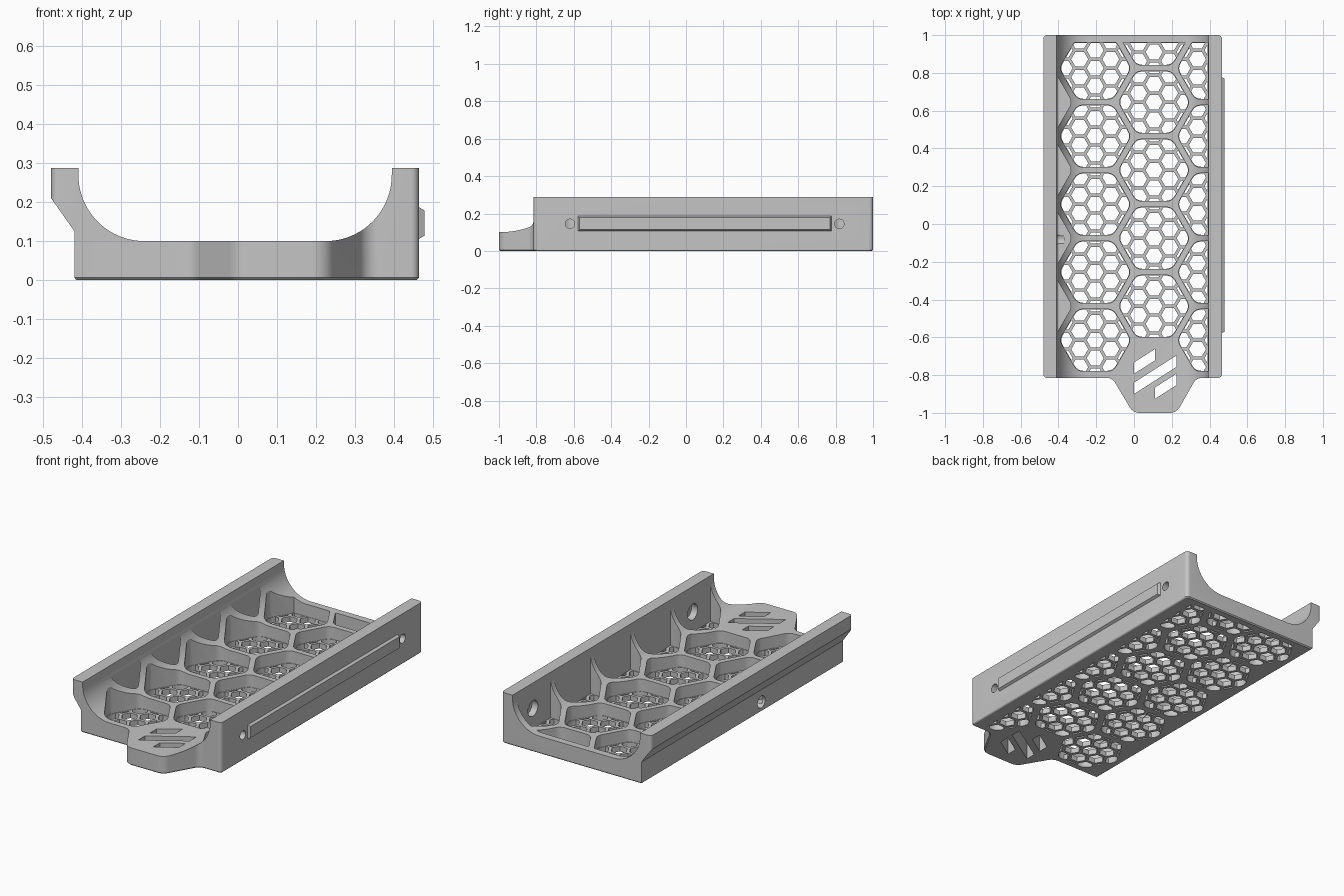
import bpy, bmesh
from math import cos, sin, pi, tan
from mathutils import Vector

cube = bpy.data.objects.get("Cube")
if cube:
    bpy.data.objects.remove(cube, do_unlink=True)

grey = bpy.data.materials.new("matte grey")
grey.use_nodes = True
grey.diffuse_color = (0.56, 0.56, 0.56, 1)
grey.node_tree.nodes["Principled BSDF"].inputs["Base Color"].default_value = grey.diffuse_color

FLOOR = 0.03      # thickness of the perforated floor
PITCH = 0.36      # spacing of the large cells
MESH = 0.095      # spacing of the small holes


def fillet(corners, steps=6):
    """Round every (x, y, radius) corner of an outline."""
    pts = [Vector(c[:2]) for c in corners]
    out = []
    for i, p in enumerate(pts):
        r = corners[i][2]
        if r == 0:
            out.append(p)
            continue
        a = (pts[i - 1] - p).normalized()
        b = (pts[(i + 1) % len(pts)] - p).normalized()
        half = a.angle(b) / 2
        centre = p + (a + b).normalized() * r / sin(half)
        start = (p + a * r / tan(half) - centre).normalized()
        end = (p + b * r / tan(half) - centre).normalized()
        out += [centre + start.slerp(end, k / steps).normalized() * r for k in range(steps + 1)]
    return out


def hexagon(x, y, radius, corner=0):
    return fillet([(x + radius * cos(k * pi / 3), y + radius * sin(k * pi / 3), corner)
                   for k in range(6)], 4)


def circle(x, y, r, n=24):
    return [Vector((x + r * cos(2 * pi * k / n), y + r * sin(2 * pi * k / n))) for k in range(n)]


def rect(x0, y0, x1, y1):
    return [Vector(p) for p in ((x0, y0), (x1, y0), (x1, y1), (x0, y1))]


def area(poly):
    return sum(poly[i - 1].cross(p) for i, p in enumerate(poly)) / 2


def clip(poly, window):
    """Clip an outline to a convex counter-clockwise window."""
    for i, b in enumerate(window):
        a = window[i - 1]
        result = []
        for j, q in enumerate(poly):
            p = poly[j - 1]
            dp, dq = (b - a).cross(p - a), (b - a).cross(q - a)
            if dp * dq < 0:
                result.append(p.lerp(q, dp / (dp - dq)))
            if dq >= 0:
                result.append(q)
        poly = result
    clean = [p for i, p in enumerate(poly) if (p - poly[i - 1]).length > 0.0005]
    return clean if len(clean) > 2 and area(clean) > 0.0002 else None


def solid(name, outlines, lo, hi, axis="z"):
    """Extrude flat outlines between lo and hi along an axis."""
    place = {"z": lambda p, w: (p.x, p.y, w),
             "y": lambda p, w: (p.x, w, p.y),
             "x": lambda p, w: (w, p.x, p.y)}[axis]
    bm = bmesh.new()
    for outline in outlines:
        low = [bm.verts.new(place(p, lo)) for p in outline]
        high = [bm.verts.new(place(p, hi)) for p in outline]
        bm.faces.new(low)
        bm.faces.new(high)
        for i in range(len(low)):
            bm.faces.new((low[i - 1], low[i], high[i], high[i - 1]))
    bmesh.ops.recalc_face_normals(bm, faces=bm.faces)
    mesh = bpy.data.meshes.new(name)
    bm.to_mesh(mesh)
    bm.free()
    mesh.materials.append(grey)
    obj = bpy.data.objects.new(name, mesh)
    bpy.context.collection.objects.link(obj)
    return obj


def combine(target, tool, operation="DIFFERENCE"):
    mod = target.modifiers.new("cut", "BOOLEAN")
    mod.object, mod.operation, mod.solver = tool, operation, "MANIFOLD"
    bpy.context.view_layer.objects.active = target
    bpy.ops.object.modifier_apply(modifier=mod.name)
    bpy.data.objects.remove(tool, do_unlink=True)


# Tray body: trough cross-section trimmed to the plan with its front tongue
section = fillet([(-0.42, 0, 0.008), (0.465, 0, 0.008), (0.465, 0.288, 0), (0.395, 0.288, 0),
                  (0.395, 0.1, 0.17), (-0.41, 0.1, 0.17), (-0.41, 0.288, 0),
                  (-0.48, 0.288, 0), (-0.48, 0.21, 0), (-0.42, 0.125, 0)], 20)
plan = fillet([(-0.48, 1, 0.02), (-0.48, -0.815, 0.02), (-0.115, -0.815, 0.05),
               (-0.005, -1, 0.06), (0.225, -1, 0.06), (0.33, -0.815, 0.05),
               (0.465, -0.815, 0.02), (0.465, 1, 0.02)], 8)
tray = solid("tray", [section], -1.1, 1.1, "y")
outline = solid("outline", [plan], 0, 0.4)
bm = bmesh.new()
bm.from_mesh(outline.data)
base = [e for e in bm.edges if all(v.co.z < 0.001 for v in e.verts)]
bmesh.ops.bevel(bm, geom=base, offset=0.006, segments=1, affect="EDGES")
bm.to_mesh(outline.data)
bm.free()
combine(tray, outline, "INTERSECT")

# Large hexagonal pockets and the small honeycomb holes in their floors
pockets, holes = [], []
for column in range(4):
    x = -0.517 + column * PITCH * cos(pi / 6)
    for row in range(5):
        y = 0.825 - row * PITCH + (PITCH / 2 if column == 2 else 0)
        if column == 0:
            y -= PITCH / 2
            if row == 4:
                continue
        pocket = clip(hexagon(x, y, 0.19, 0.05), rect(-0.405, -0.79, 0.392, 0.96))
        pockets.append(pocket)
        if column == 0:
            continue
        window = clip(hexagon(x, y, 0.187, 0.05), rect(-0.403, -0.788, 0.39, 0.958))
        for i in range(-3, 4):
            for j in range(-3, 4):
                hole = clip(hexagon(x + i * MESH * cos(pi / 6),
                                    y + (j + (i % 2) / 2) * MESH, 0.045), window)
                if hole:
                    holes.append(hole)
combine(tray, solid("honeycomb", holes, -0.1, FLOOR + 0.01))
combine(tray, solid("pockets", pockets, FLOOR, 0.5))

# Slanted slots through the tongue
slots = [[Vector(p) for p in ((x0, y), (x0, y - 0.06), (x1, y - 0.06 + (x1 - x0) * 0.64),
                              (x1, y + (x1 - x0) * 0.64))]
         for x0, x1, y in ((0, 0.112, -0.733), (0, 0.225, -0.84), (0.112, 0.225, -0.865))]
combine(tray, solid("slots", slots, -0.1, 0.3))

# Screw holes with inner counterbores, and the cable hole on the other wall
ends = (-0.62, 0.82)
combine(tray, solid("screw_holes", [circle(y, 0.145, 0.025) for y in ends], 0.3, 0.6, "x"))
combine(tray, solid("counterbores", [circle(y, 0.145, 0.045) for y in ends], 0.3, 0.43, "x"))
combine(tray, solid("cable_hole", [circle(-0.08, 0.055, 0.034)], -0.6, -0.37, "x"))

# Raised mounting rail with sloping edges
rail = solid("side_rail", [rect(-0.58, 0.103, 0.78, 0.19)], 0.46, 0.479, "x")
for v in rail.data.vertices:
    if v.co.x > 0.47:
        v.co.y += 0.01 if v.co.y < 0 else -0.01
        v.co.z += 0.011 if v.co.z < 0.15 else -0.011

# Smooth the curves, keep the edges crisp
bpy.ops.object.select_all(action="DESELECT")
tray.select_set(True)
bpy.context.view_layer.objects.active = tray
bpy.ops.object.shade_smooth_by_angle()
